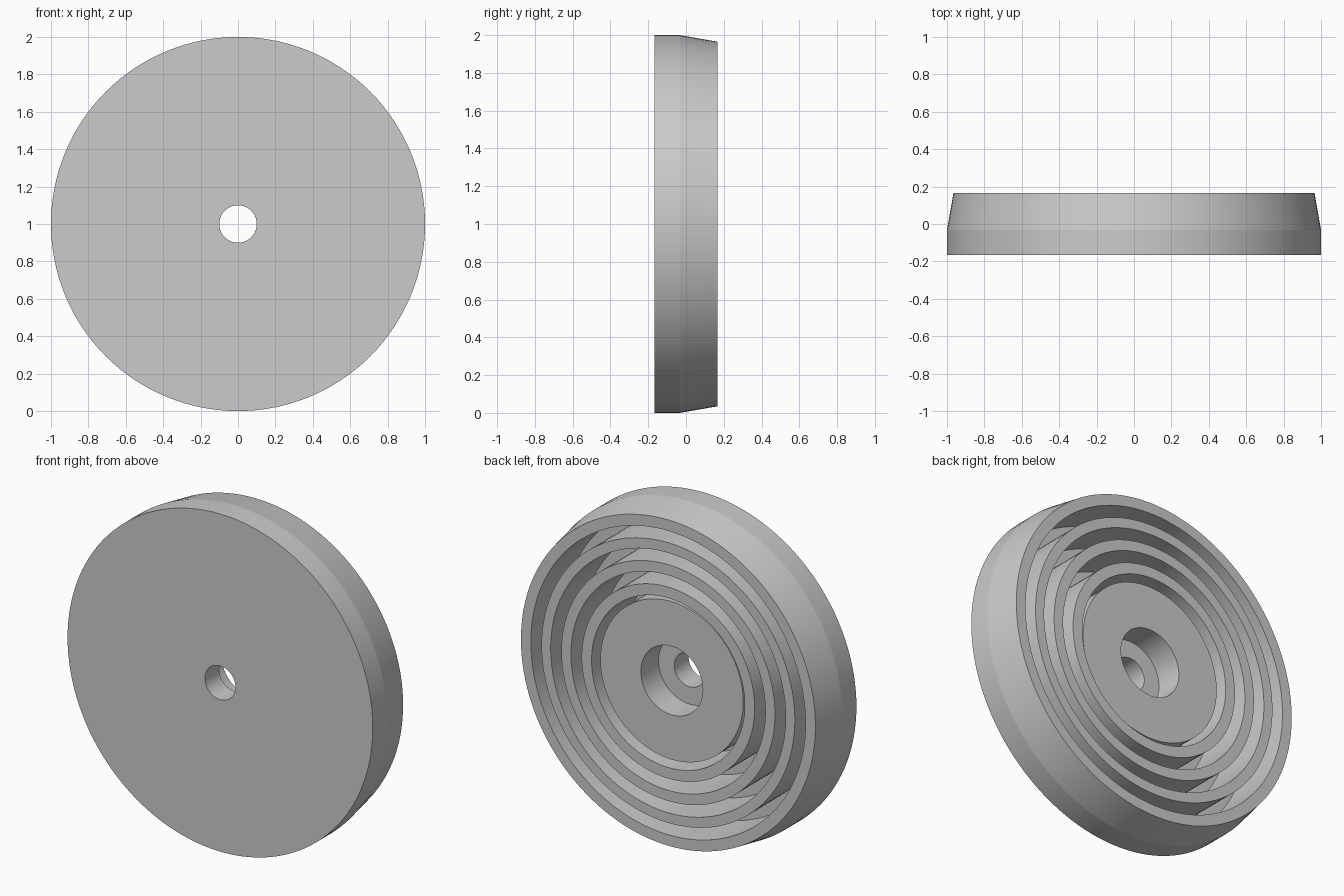
import bpy, bmesh, math
from mathutils import Vector

if "Cube" in bpy.data.objects:
    bpy.data.objects.remove(bpy.data.objects["Cube"])

SEGMENTS = 128
FRONT, BACK = -0.167, 0.167
FLOOR = -0.133          # bottom of the ring grooves
HUB = 0.133             # hub face, slightly recessed

grey = bpy.data.materials.new("plain grey")
grey.diffuse_color = (0.6, 0.6, 0.6, 1)
grey.use_nodes = True
grey.node_tree.nodes["Principled BSDF"].inputs["Base Color"].default_value = grey.diffuse_color

# Half section as (radius, y): flat front, tapered rim
profile = [(0.1, FRONT), (1.0, FRONT), (1.0, -0.033), (0.965, BACK)]
# Concentric grooves, from the rim inwards
for outer, inner in [(0.90, 0.83), (0.77, 0.70), (0.637, 0.567)]:
    profile += [(outer, BACK), (outer, FLOOR), (inner, FLOOR), (inner, BACK)]
# Narrow gap around the hub, then the stepped bore
profile += [(0.502, BACK), (0.502, FLOOR), (0.468, FLOOR), (0.468, HUB),
            (0.203, HUB), (0.203, -0.033), (0.1, -0.033)]

# Revolve the closed section about the y axis
bm = bmesh.new()
verts = [bm.verts.new((r, y, 1.0)) for r, y in profile]
edges = [bm.edges.new((verts[i - 1], verts[i])) for i in range(len(verts))]
bmesh.ops.spin(bm, geom=verts + edges, cent=Vector((0, 0, 1)), axis=Vector((0, 1, 0)),
               angle=2 * math.pi, steps=SEGMENTS, use_merge=False)
bmesh.ops.remove_doubles(bm, verts=bm.verts, dist=1e-4)
bmesh.ops.recalc_face_normals(bm, faces=bm.faces)
mesh = bpy.data.meshes.new("grooved_disc")
bm.to_mesh(mesh)
bm.free()

disc = bpy.data.objects.new("grooved_disc", mesh)
bpy.context.collection.objects.link(disc)
mesh.materials.append(grey)
bpy.context.view_layer.objects.active = disc
disc.select_set(True)
bpy.ops.object.shade_smooth_by_angle(angle=math.radians(8))
